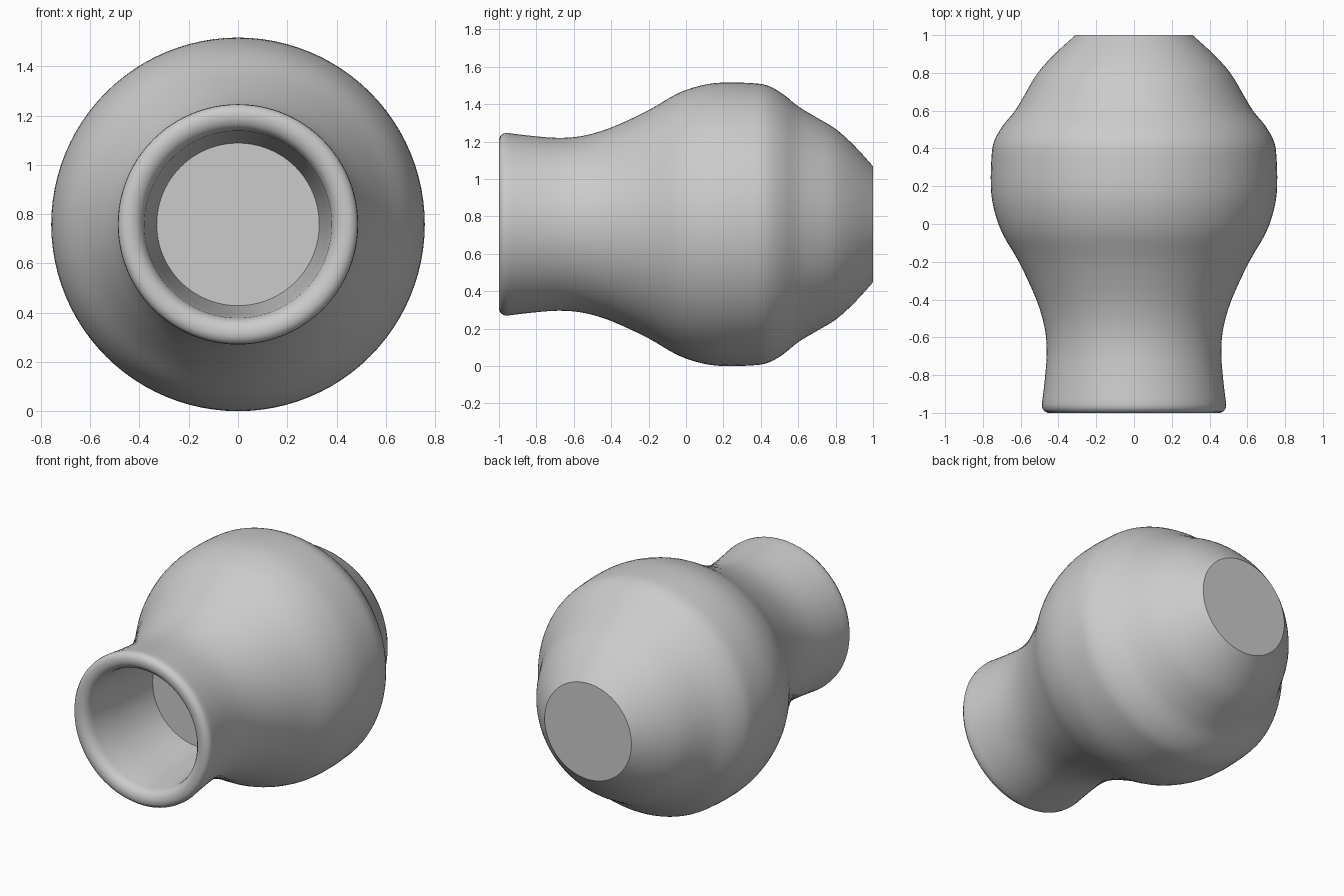
import bpy, bmesh, math

if "Cube" in bpy.data.objects:
    bpy.data.objects.remove(bpy.data.objects["Cube"])

CENTRE_Z = 0.758
SEGMENTS = 96

clay = bpy.data.materials.new("grey clay")
clay.diffuse_color = (0.6, 0.6, 0.6, 1)
clay.use_nodes = True
clay.node_tree.nodes["Principled BSDF"].inputs["Base Color"].default_value = clay.diffuse_color


def smooth_curve(pts, steps=3):
    """Catmull-Rom curve through (y, radius) points."""
    p = [pts[0]] + pts + [pts[-1]]
    out = []
    for i in range(1, len(p) - 2):
        a, b, c, d = p[i - 1:i + 3]
        for s in range(steps):
            t = s / steps
            out.append(tuple(0.5 * (2 * b[k] + (c[k] - a[k]) * t
                       + (2 * a[k] - 5 * b[k] + 4 * c[k] - d[k]) * t * t
                       + (3 * b[k] - a[k] - 3 * c[k] + d[k]) * t ** 3) for k in (0, 1)))
    return out + [pts[-1]]


# Profile parts: body outside (base to rim), rounded lip, neck inside
outside = [(1.0, 0.31), (0.9, 0.42), (0.8, 0.51), (0.7, 0.57), (0.6, 0.63),
           (0.52, 0.695), (0.44, 0.74), (0.36, 0.754), (0.2, 0.758), (0.08, 0.742),
           (-0.05, 0.697), (-0.2, 0.61), (-0.4, 0.517), (-0.55, 0.473),
           (-0.68, 0.462), (-0.82, 0.472), (-0.955, 0.488)]
lip = [(-0.975, 0.486), (-0.992, 0.474), (-1.0, 0.455), (-1.0, 0.43),
       (-0.99, 0.405), (-0.97, 0.388), (-0.94, 0.38)]
inside = [(-0.75, 0.363), (-0.58, 0.347), (-0.4, 0.33)]
profile = smooth_curve(outside) + lip + inside

# Vase lying on its side: profile turned about the y axis, both ends capped
bm = bmesh.new()
rings = []
for y, r in profile:
    rings.append([bm.verts.new((r * math.cos(a), y, CENTRE_Z + r * math.sin(a)))
                  for a in (2 * math.pi * i / SEGMENTS for i in range(SEGMENTS))])
for a, b in zip(rings, rings[1:]):
    for i in range(SEGMENTS):
        j = (i + 1) % SEGMENTS
        bm.faces.new((a[i], a[j], b[j], b[i]))
bm.faces.new(rings[0])    # flat base
bm.faces.new(rings[-1])   # floor inside the neck
bmesh.ops.recalc_face_normals(bm, faces=bm.faces)

mesh = bpy.data.meshes.new("vase")
bm.to_mesh(mesh)
bm.free()
mesh.materials.append(clay)
vase = bpy.data.objects.new("vase", mesh)
bpy.context.collection.objects.link(vase)
bpy.context.view_layer.objects.active = vase
vase.select_set(True)
bpy.ops.object.shade_smooth_by_angle(angle=math.radians(35))
